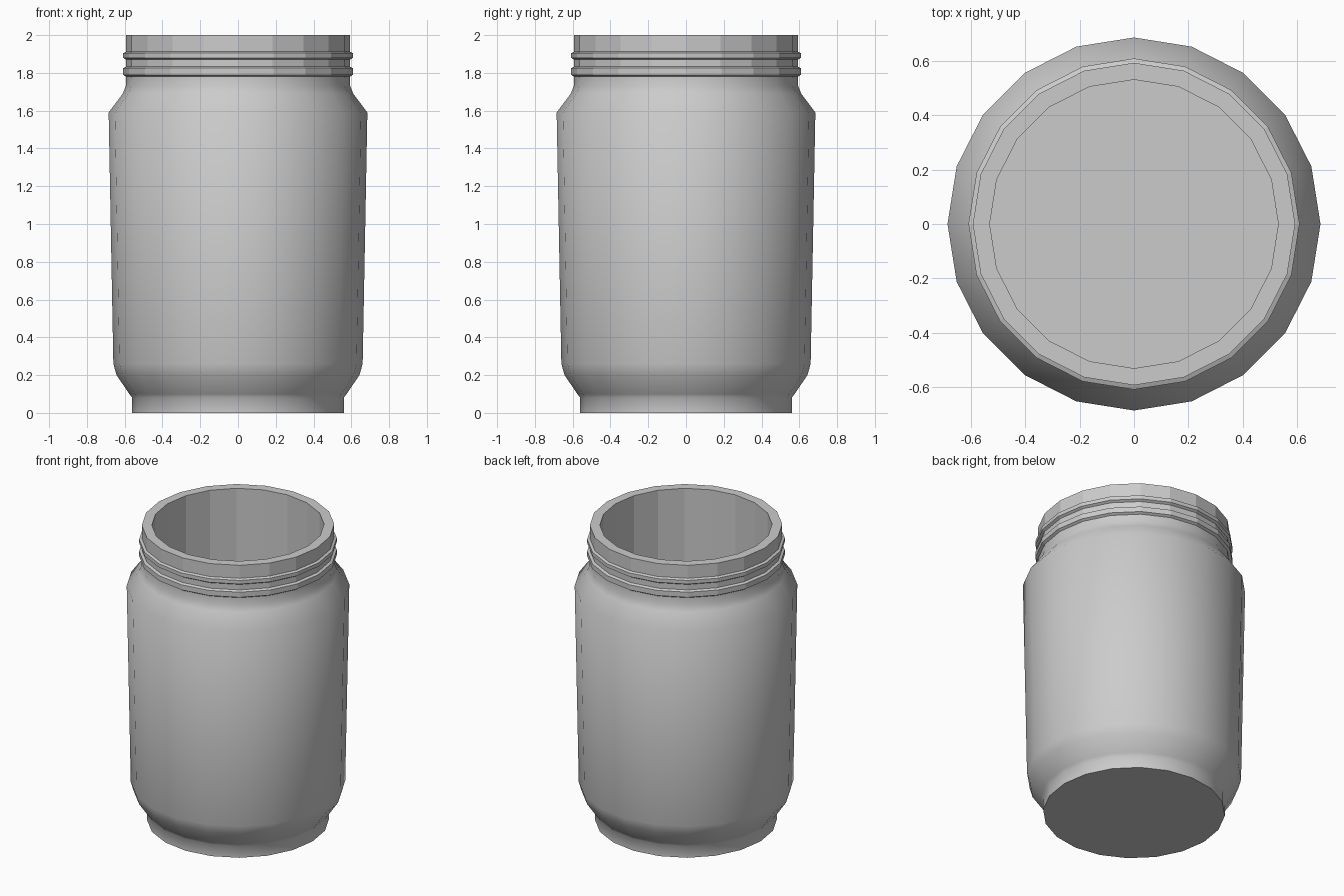
import bpy, math

SIDES = 20

old = bpy.data.objects.get("Cube")
if old:
    bpy.data.objects.remove(old, do_unlink=True)

grey = bpy.data.materials.new("plain grey")
grey.use_nodes = True
colour = (0.6, 0.6, 0.6, 1)
grey.diffuse_color = colour
grey.node_tree.nodes["Principled BSDF"].inputs["Base Color"].default_value = colour


def lathe(name, profile, smooth, cap=None):
    """Turn (radius, height) points about z; cap closes 'start' or 'end'."""
    verts, faces = [], []
    for r, z in profile:
        for i in range(SIDES):
            a = 2 * math.pi * i / SIDES
            verts.append((r * math.cos(a), r * math.sin(a), z))
    for k in range(len(profile) - 1):
        for i in range(SIDES):
            j = (i + 1) % SIDES
            lo, hi = k * SIDES, (k + 1) * SIDES
            faces.append((lo + i, lo + j, hi + j, hi + i))
    if cap == "start":
        faces.append(tuple(reversed(range(SIDES))))
    elif cap == "end":
        first = (len(profile) - 1) * SIDES
        faces.append(tuple(range(first, first + SIDES)))
    mesh = bpy.data.meshes.new(name)
    mesh.from_pydata(verts, [], faces)
    mesh.materials.append(grey)
    obj = bpy.data.objects.new(name, mesh)
    bpy.context.collection.objects.link(obj)
    if smooth:
        bpy.ops.object.select_all(action="DESELECT")
        obj.select_set(True)
        bpy.context.view_layer.objects.active = obj
        bpy.ops.object.shade_smooth_by_angle(angle=math.radians(38))
    return obj


# Foot, tapered body and rounded shoulder
lathe("jar_body", [(0.56, 0), (0.56, 0.08), (0.575, 0.10), (0.643, 0.20),
                   (0.66, 0.26), (0.685, 1.59), (0.61, 1.69),
                   (0.594, 1.73), (0.592, 1.78)], True, "start")

# Neck with two raised rings, the rim, and the hollow inside
lathe("jar_neck", [(0.592, 1.78), (0.608, 1.79), (0.608, 1.825), (0.592, 1.833),
                   (0.592, 1.87), (0.608, 1.88), (0.608, 1.905), (0.592, 1.912),
                   (0.592, 2), (0.53, 2)], False)
lathe("jar_inside", [(0.53, 2), (0.53, 0.08)], False, "end")
